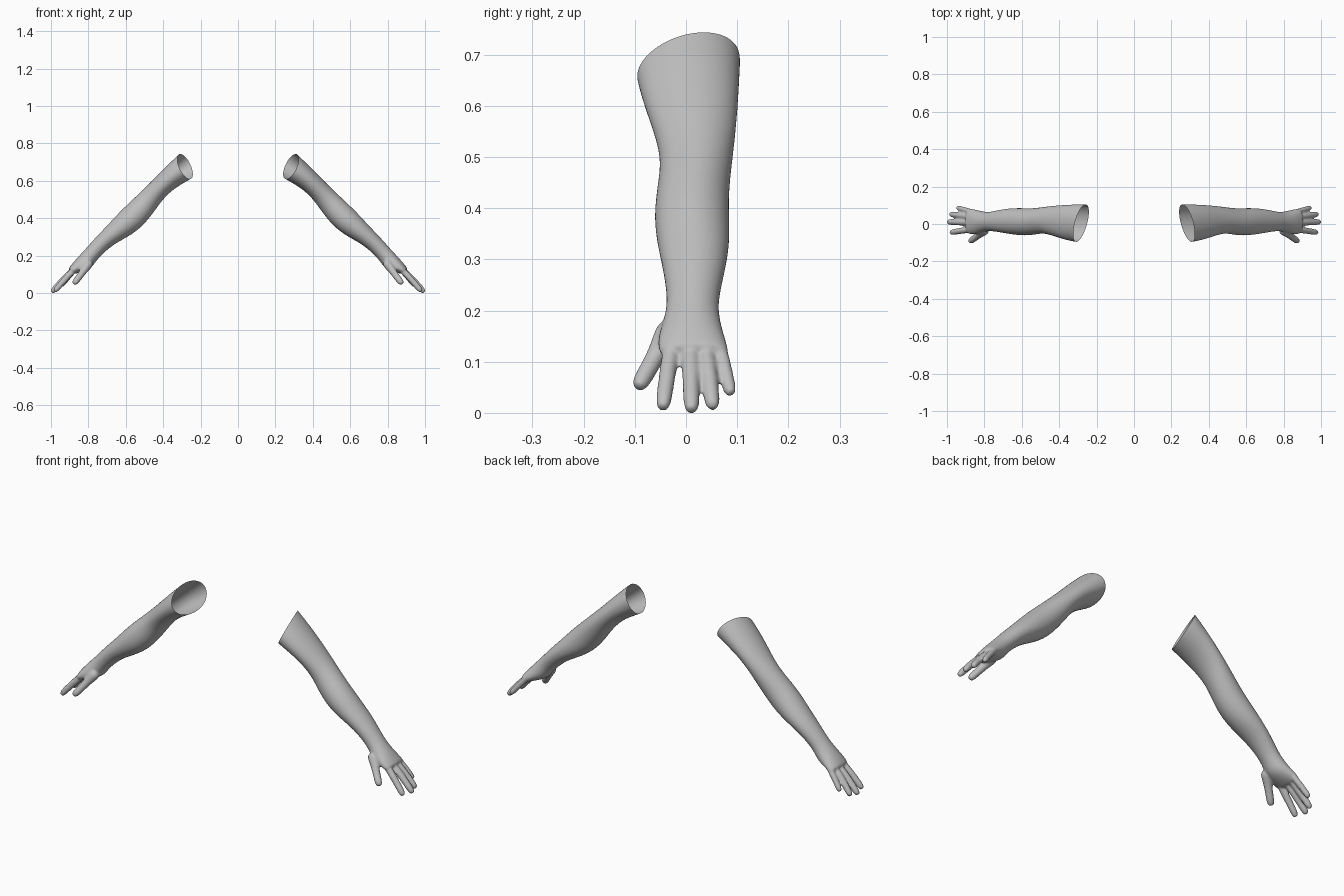
import bpy
import bmesh
import math
from mathutils import Vector

if "Cube" in bpy.data.objects:
    bpy.data.objects.remove(bpy.data.objects["Cube"], do_unlink=True)

skin = bpy.data.materials.new("plain grey skin")
skin.use_nodes = True
GREY = (0.52, 0.52, 0.52, 1)
skin.diffuse_color = GREY
bsdf = skin.node_tree.nodes["Principled BSDF"]
bsdf.inputs["Base Color"].default_value = GREY
bsdf.inputs["Roughness"].default_value = 0.7

SIDES = 16


def loft(bm, rings):
    """Closed tube through rings given as (centre, half axis, half axis)."""
    loops = []
    for c, u, v in rings:
        angles = [2 * math.pi * i / SIDES for i in range(SIDES)]
        loops.append([bm.verts.new(c + u * math.cos(a) + v * math.sin(a)) for a in angles])
    for a, b in zip(loops, loops[1:]):
        for i in range(SIDES):
            j = (i + 1) % SIDES
            bm.faces.new((a[i], a[j], b[j], b[i]))
    bm.faces.new(loops[0][::-1])
    bm.faces.new(loops[-1])


def limb(bm, sections):
    """Sections are upper x, z, lower x, z, front y, back y."""
    rings = []
    for x1, z1, x2, z2, front, back in sections:
        mid = Vector(((x1 + x2) / 2, (front + back) / 2, (z1 + z2) / 2))
        up = Vector(((x1 - x2) / 2, 0, (z1 - z2) / 2))
        side = Vector((0, (back - front) / 2, 0))
        rings.append((mid, up * 1.03, side * 1.03))
    loft(bm, rings)


def digit(bm, base, tip, radius, bend, start=1.0):
    """Tapered finger with soft joints and a rounded tip."""
    base, tip = Vector(base), Vector(tip)
    along = (tip - base).normalized()
    side = along.cross(Vector((1, 0, 1))).normalized()
    out = side.cross(along)
    if out.z < 0:
        out = -out
    rings = []
    for t, r in ((0, start), (.25, (1 + start) / 2), (.45, 1.04), (.65, .98),
                 (.82, .98), (.93, .86), (.985, .55)):
        c = base.lerp(tip, t) + out * bend * math.sin(math.pi * t)
        rings.append((c, side * radius * r, out * radius * r))
    loft(bm, rings)


bm = bmesh.new()

# Upper arm, elbow, forearm, wrist and palm
limb(bm, (
    (.24, .81, .16, .67, -.108, .107),
    (.318, .74, .25, .61, -.10, .105),
    (.395, .665, .33, .568, -.086, .102),
    (.47, .588, .393, .513, -.062, .097),
    (.53, .53, .435, .455, -.047, .09),
    (.592, .472, .48, .393, -.057, .083),
    (.64, .425, .535, .336, -.062, .084),
    (.69, .37, .60, .295, -.056, .085),
    (.74, .318, .668, .258, -.046, .078),
    (.785, .27, .722, .212, -.038, .067),
    (.815, .235, .757, .174, -.037, .062),
    (.845, .203, .783, .135, -.046, .068),
    (.875, .17, .825, .117, -.055, .076),
    (.90, .14, .86, .106, -.054, .083),
    (.908, .128, .878, .1, -.048, .08),
))

# Fingers, then the thumb with its fleshy base
digit(bm, (.855, -.026, .145), (.984, -.046, .005), .0165, .003)
digit(bm, (.86, .008, .142), (.999, .011, 0), .017, .004)
digit(bm, (.86, .036, .142), (.986, .053, .006), .0165, .004)
digit(bm, (.85, .06, .148), (.948, .088, .033), .0145, .003)
digit(bm, (.79, -.026, .172), (.88, -.096, .046), .0185, -.002, 1.6)

bmesh.ops.recalc_face_normals(bm, faces=bm.faces[:])
mesh = bpy.data.meshes.new("arm_solid")
bm.to_mesh(mesh)
bm.free()

# Blend the parts into one smooth skin
solid = bpy.data.objects.new("arm_solid", mesh)
bpy.context.collection.objects.link(solid)
sub = solid.modifiers.new("round", 'SUBSURF')
sub.levels = 2
fuse = solid.modifiers.new("fuse", 'REMESH')
fuse.mode = 'VOXEL'
fuse.voxel_size = 0.005
soft = solid.modifiers.new("soften", 'SMOOTH')
soft.factor = 0.5
soft.iterations = 6
bpy.context.view_layer.update()
graph = bpy.context.evaluated_depsgraph_get()
skin_mesh = bpy.data.meshes.new_from_object(solid.evaluated_get(graph))
bpy.data.objects.remove(solid, do_unlink=True)

# Cut the open shoulder end and make both arms
for name, sign in (("left_arm", 1), ("right_arm", -1)):
    bm = bmesh.new()
    bm.from_mesh(skin_mesh)
    bmesh.ops.bisect_plane(bm, geom=bm.verts[:] + bm.edges[:] + bm.faces[:],
                           plane_co=(.285, 0, .675), plane_no=(.26, .09, -.136),
                           clear_inner=True)
    low = min(v.co.z for v in bm.verts)
    far = max(v.co.x for v in bm.verts)
    for v in bm.verts:
        v.co.z -= low
        v.co.x = sign * (v.co.x + 1 - far)
    if sign < 0:
        bmesh.ops.reverse_faces(bm, faces=bm.faces[:])
    for f in bm.faces:
        f.smooth = True
        f.material_index = 0
    data = bpy.data.meshes.new(name)
    bm.to_mesh(data)
    bm.free()
    data.materials.clear()
    data.materials.append(skin)
    bpy.context.collection.objects.link(bpy.data.objects.new(name, data))
